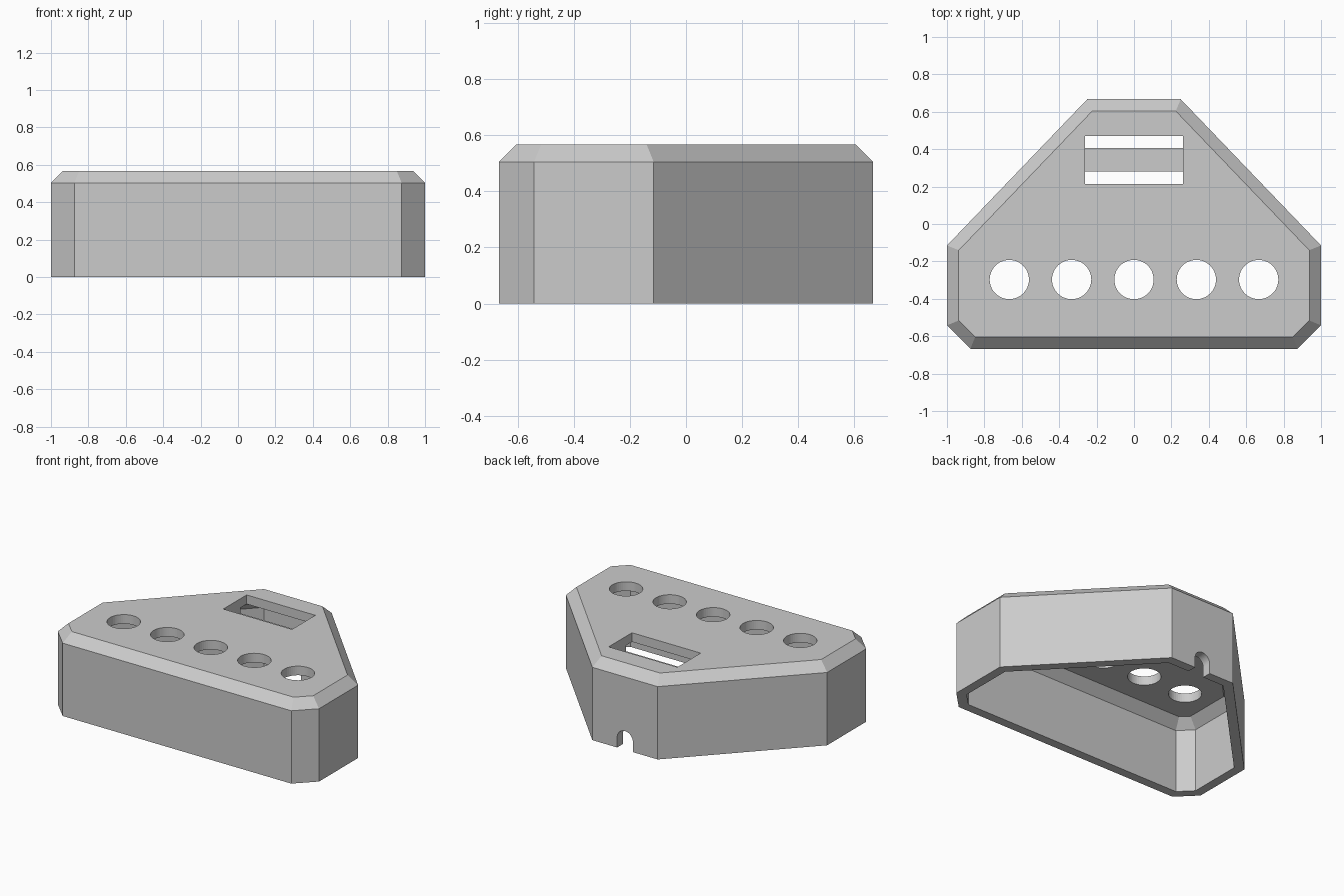
import bpy, bmesh, math
from mathutils import Vector

if "Cube" in bpy.data.objects:
    bpy.data.objects.remove(bpy.data.objects["Cube"], do_unlink=True)

WALL = 0.063
HEIGHT = 0.567
CEILING = HEIGHT - WALL

grey = bpy.data.materials.new("plain grey")
grey.use_nodes = True
grey.diffuse_color = (0.6, 0.6, 0.6, 1)
grey.node_tree.nodes["Principled BSDF"].inputs["Base Color"].default_value = (0.6, 0.6, 0.6, 1)


def add_object(name, bm):
    bmesh.ops.recalc_face_normals(bm, faces=bm.faces[:])
    mesh = bpy.data.meshes.new(name)
    bm.to_mesh(mesh)
    bm.free()
    mesh.materials.append(grey)
    obj = bpy.data.objects.new(name, mesh)
    bpy.context.collection.objects.link(obj)
    return obj


def box(name, low, high):
    bm = bmesh.new()
    bmesh.ops.create_cube(bm, size=1)
    for v in bm.verts:
        v.co = [l + (c + 0.5) * (h - l) for c, l, h in zip(v.co, low, high)]
    return add_object(name, bm)


def cylinder(name, radius, length, centre, lie_down=False):
    bm = bmesh.new()
    bmesh.ops.create_cone(bm, cap_ends=True, segments=48, radius1=radius, radius2=radius, depth=length)
    obj = add_object(name, bm)
    obj.location = centre
    if lie_down:
        obj.rotation_euler.x = math.pi / 2
    return obj


def inset(points, d):
    """Mitred inward offset of a counter-clockwise outline."""
    out = []
    for i, p in enumerate(points):
        a = (p - points[i - 1]).normalized()
        b = (points[(i + 1) % len(points)] - p).normalized()
        na, nb = Vector((-a.y, a.x)), Vector((-b.y, b.x))
        out.append(p + (na + nb) * d / (1 + na.dot(nb)))
    return out


# Hollow shell: outer skin with a chamfered top, then the matching inner skin
half = [Vector(p) for p in [(0.875, -0.667), (1, -0.542), (1, -0.115), (0.25, 0.667)]]
outline = half + [Vector((-p.x, p.y)) for p in reversed(half)]
sections = [(2, CEILING), (1, CEILING - WALL), (1, 0), (0, 0), (0, CEILING), (1, HEIGHT)]
bm = bmesh.new()
rings = [[bm.verts.new((p.x, p.y, z)) for p in inset(outline, n * WALL)] for n, z in sections]
count = len(outline)
for lower, upper in zip(rings, rings[1:]):
    for i in range(count):
        j = (i + 1) % count
        bm.faces.new((lower[i], lower[j], upper[j], upper[i]))
bm.faces.new(rings[0])
bm.faces.new(rings[-1])
shell = add_object("enclosure_shell", bm)

# Button holes, top slot and rear cable notch
cutters = [cylinder("button_cutter", 0.105, 0.4, (i / 3, -0.297, HEIGHT)) for i in range(-2, 3)]
cutters.append(box("slot_cutter", (-0.263, 0.215, 0.4), (0.263, 0.47, 0.7)))
cutters.append(box("notch_cutter", (-0.06, 0.55, -0.1), (0.06, 0.75, 0.07)))
cutters.append(cylinder("notch_arch_cutter", 0.06, 0.2, (0, 0.65, 0.07), True))
for cutter in cutters:
    cutter.hide_render = True
    mod = shell.modifiers.new(cutter.name, "BOOLEAN")
    mod.operation = "DIFFERENCE"
    mod.solver = "EXACT"
    mod.object = cutter

# Bake the cuts and drop the cutters
bpy.context.view_layer.update()
cut_mesh = bpy.data.meshes.new_from_object(shell.evaluated_get(bpy.context.evaluated_depsgraph_get()))
shell.modifiers.clear()
shell.data = cut_mesh
for cutter in cutters:
    bpy.data.objects.remove(cutter, do_unlink=True)

# Bridge hanging under the slot, held by a leg at each end
BAR_TOP = CEILING - 0.04
box("slot_bridge", (-0.325, 0.28, BAR_TOP - 0.06), (0.325, 0.405, BAR_TOP))
for side, x in (("left", 0.263), ("right", -0.325)):
    box(side + "_bridge_leg", (x, 0.28, BAR_TOP), (x + 0.062, 0.405, CEILING))
